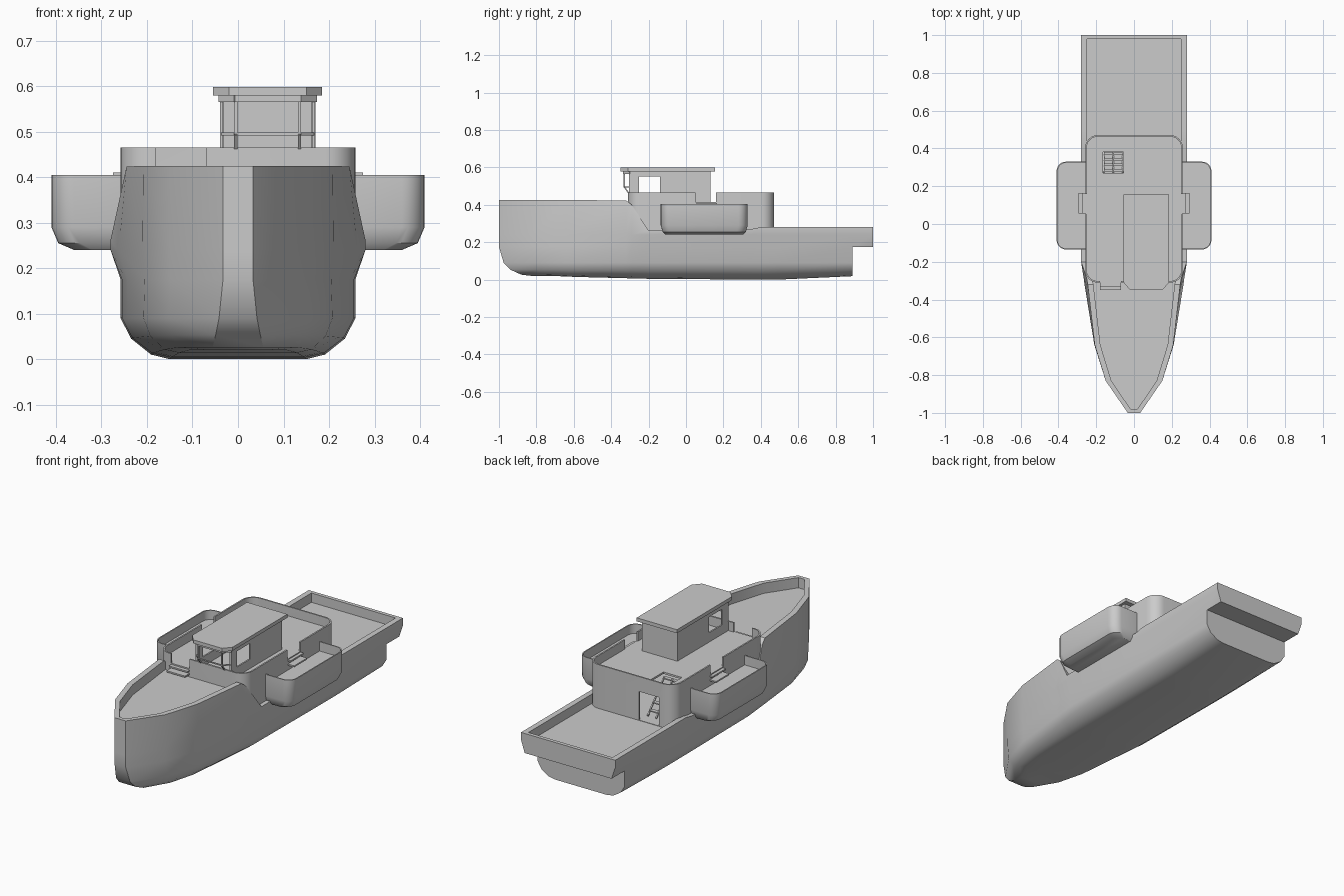
import bpy, bmesh, math
from mathutils import Vector, Matrix

if "Cube" in bpy.data.objects:
    bpy.data.objects.remove(bpy.data.objects["Cube"])

grey = bpy.data.materials.new("plain grey")
grey.use_nodes = True
grey.diffuse_color = (0.6, 0.6, 0.6, 1)
grey.node_tree.nodes["Principled BSDF"].inputs["Base Color"].default_value = (0.6, 0.6, 0.6, 1)


def finish(name, bm, smooth=False):
    bmesh.ops.remove_doubles(bm, verts=bm.verts, dist=0.0002)
    bmesh.ops.recalc_face_normals(bm, faces=bm.faces)
    me = bpy.data.meshes.new(name)
    bm.to_mesh(me)
    bm.free()
    me.materials.append(grey)
    ob = bpy.data.objects.new(name, me)
    bpy.context.collection.objects.link(ob)
    if smooth:
        bpy.ops.object.select_all(action="DESELECT")
        ob.select_set(True)
        bpy.context.view_layer.objects.active = ob
        bpy.ops.object.shade_smooth_by_angle(angle=math.radians(32))
    return ob


def add_box(bm, x0, x1, y0, y1, z0, z1):
    mat = Matrix.Translation(((x0 + x1) / 2, (y0 + y1) / 2, (z0 + z1) / 2))
    bmesh.ops.create_cube(bm, size=1, matrix=mat @ Matrix.Diagonal((x1 - x0, y1 - y0, z1 - z0, 1)))


def add_strut(bm, a, b, t):
    a, b = Vector(a), Vector(b)
    rot = (b - a).to_track_quat("Z", "Y").to_matrix().to_4x4()
    size = Matrix.Diagonal((t, t, (b - a).length + t / 2, 1))
    bmesh.ops.create_cube(bm, size=1, matrix=Matrix.Translation((a + b) / 2) @ rot @ size)


def boxes(name, specs):
    bm = bmesh.new()
    for s in specs:
        add_box(bm, *s)
    return finish(name, bm)


def rounded(x0, x1, y0, y1, r, n=6):
    pts = []
    for k, (cx, cy) in enumerate([(x1 - r, y1 - r), (x0 + r, y1 - r), (x0 + r, y0 + r), (x1 - r, y0 + r)]):
        for i in range(n + 1):
            a = math.pi / 2 * (k + i / n)
            pts.append((cx + r * math.cos(a), cy + r * math.sin(a)))
    return pts


def loft(name, rings, loop=False, smooth=True):
    bm = bmesh.new()
    vs = [[bm.verts.new((x, y, z)) for x, y in pts] for pts, z in rings]
    n = len(vs[0])
    pairs = list(zip(vs, vs[1:])) + ([(vs[-1], vs[0])] if loop else [])
    for a, b in pairs:
        for i in range(n):
            bm.faces.new((a[i], a[(i + 1) % n], b[(i + 1) % n], b[i]))
    if not loop:
        bm.faces.new(vs[0])
        bm.faces.new(vs[-1])
    return finish(name, bm, smooth)


def cut(ob, *box):
    cutter = boxes("cutter", [box])
    cutter.hide_render = True
    mod = ob.modifiers.new("cut", "BOOLEAN")
    mod.operation, mod.solver, mod.object = "DIFFERENCE", "EXACT", cutter
    bpy.ops.object.select_all(action="DESELECT")
    ob.select_set(True)
    bpy.context.view_layer.objects.active = ob
    bpy.ops.object.modifier_apply(modifier=mod.name)
    bpy.data.objects.remove(cutter)


# Hull stations: y, half widths (rail, knuckle, side), rail z, deck z, keel z
stations = [
    (-1, .033, .033, .033, .425, .37, .02),
    (-.83, .15, .15, .148, .425, .37, .02),
    (-.64, .208, .21, .205, .425, .37, .014),
    (-.32, .245, .262, .243, .423, .37, .007),
    (-.29, .25, .266, .246, .4, .37, .006),
    (-.2, .28, .28, .255, .262, .23, .004),
    (.35, .28, .28, .258, .27, .23, 0),
    (.4, .28, .28, .258, .28, .23, 0),
    (.5, .28, .28, .258, .28, .23, 0),
    (.89, .28, .28, .258, .28, .23, .018),
    (1, .28, .28, .258, .28, .23, .018)]
LEVELS, SHELF = 11, 5


def section(i):
    y, wt, wk, wl, zt, zd, k = stations[i]
    fall = min(1, max(0, (-.2 - y) / .8)) ** 2
    pts = []
    for z, f, shift in [(k, 0, .17), (k, .58, .17), (.01 + .8 * k, .74, .12),
                        (.045 + .4 * k, .91, .06), (.09, 1, .025), (.175, 1, 0)]:
        pts.append((f * (wl + .35 * shift * fall), y + shift * fall, z))
    inner = wt - (.015 if i == 0 else .03)
    yi = max(-.98, min(.98, y))
    return pts + [(wk, y, .24), (wt, y, zt), (inner, yi, zt), (inner, yi, zd), (0, yi, zd)]


bm = bmesh.new()
grid = []
for i in range(len(stations)):
    sec = section(i)
    grid.append({s: [bm.verts.new((s * x, y, z)) for x, y, z in sec] for s in (1, -1)})
last = len(grid) - 1
for i in range(last):
    for s in (1, -1):
        a, b = grid[i][s], grid[i + 1][s]
        for j in range(SHELF if i == last - 1 else 0, LEVELS - 1):
            bm.faces.new((a[j], b[j], b[j + 1], a[j + 1]))
# Stem, transom and the underside of the stern overhang
for j in range(LEVELS - 1):
    for g in (grid[0], grid[last - 1] if j < SHELF else grid[last]):
        bm.faces.new((g[1][j], g[-1][j], g[-1][j + 1], g[1][j + 1]))
a, b = grid[last - 1], grid[last]
bm.faces.new((a[1][SHELF], a[-1][SHELF], b[-1][SHELF], b[1][SHELF]))
bmesh.ops.delete(bm, geom=[v for v in bm.verts if not v.link_faces], context="VERTS")
finish("hull", bm, True)

# Deckhouse walls with door, gangway gaps and forward gate
outer = rounded(-.258, .258, -.31, .47, .065)
inside = rounded(-.25, .25, -.302, .462, .057)
house = loft("deckhouse_walls", [(outer, .225), (outer, .465), (inside, .465), (inside, .225)], loop=True)
cut(house, -.17, -.05, .44, .5, .232, .385)
cut(house, -.3, .3, .05, .16, .415, .5)
cut(house, -.18, -.07, -.35, -.28, .415, .5)

# Upper deck with stair hatch
deck = loft("upper_deck", [(inside, .405), (inside, .415)], smooth=False)
cut(deck, -.165, -.055, .27, .38, .38, .45)

# Companionway stairs under the hatch
bm = bmesh.new()
for i in range(5):
    y, z = .4 - .03 * i, .255 + .032 * i
    add_box(bm, -.16, -.06, y - .022, y, z, z + .006)
for x in (-.16, -.11, -.06):
    add_strut(bm, (x, .41, .235), (x, .27, .39), .007)
finish("companionway_stairs", bm)

# Side balconies with steps down from the gangway gaps
for s, side in ((1, "left"), (-1, "right")):
    def ring(x1, dy, r):
        return [(s * x, y) for x, y in rounded(.19, x1, -.135 + dy, .33 - dy, r)]
    loft(side + "_balcony", [
        (ring(.36, .025, .04), .24), (ring(.395, .01, .048), .255), (ring(.41, 0, .05), .29),
        (ring(.41, 0, .05), .405), (ring(.404, .006, .044), .405), (ring(.404, .006, .044), .355)])
    xs = [sorted((s * .255, s * w)) for w in (.275, .295)]
    boxes(side + "_balcony_steps", [(*xs[0], .055, .165, .402, .41), (*xs[1], .055, .165, .38, .388)])

# Steps from the foredeck to the upper deck
boxes("foredeck_steps", [(-.18, -.07, -.33, -.305, .4, .408), (-.18, -.07, -.35, -.305, .382, .39)])

# Wheelhouse walls around the side windows
walls = [(-.04, .17, .122, .13, .41, .58)]
for x in (-.04, .162):
    walls += [(x, x + .008, -.14, .13, .41, .58), (x, x + .008, -.3, -.14, .41, .465),
              (x, x + .008, -.3, -.14, .55, .58), (x, x + .008, -.3, -.25, .465, .55)]
walls.append((-.04, .17, -.308, -.3, .41, .465))
boxes("wheelhouse_walls", walls)

# Forward window bay of thin posts and rails
bay = [(-.036, -.3), (-.005, -.33), (.135, -.33), (.166, -.3)]
bm = bmesh.new()
for x, y in bay:
    add_strut(bm, (x, y, .58), (x, y, .495), .007)
    add_strut(bm, (x, y, .495), (x, max(y, -.306) if y > -.31 else -.306, .462), .007)
for p, q in zip(bay, bay[1:]):
    add_strut(bm, (*p, .495), (*q, .495), .006)
    add_strut(bm, (*p, .572), (*q, .572), .014)
finish("wheelhouse_window_frame", bm)

# Wheelhouse roof with clipped forward corners
roof = [(-.055, .155), (-.055, -.31), (-.02, -.35), (.15, -.35), (.185, -.31), (.185, .155)]
loft("wheelhouse_roof", [(roof, .579), (roof, .598)], smooth=False)
